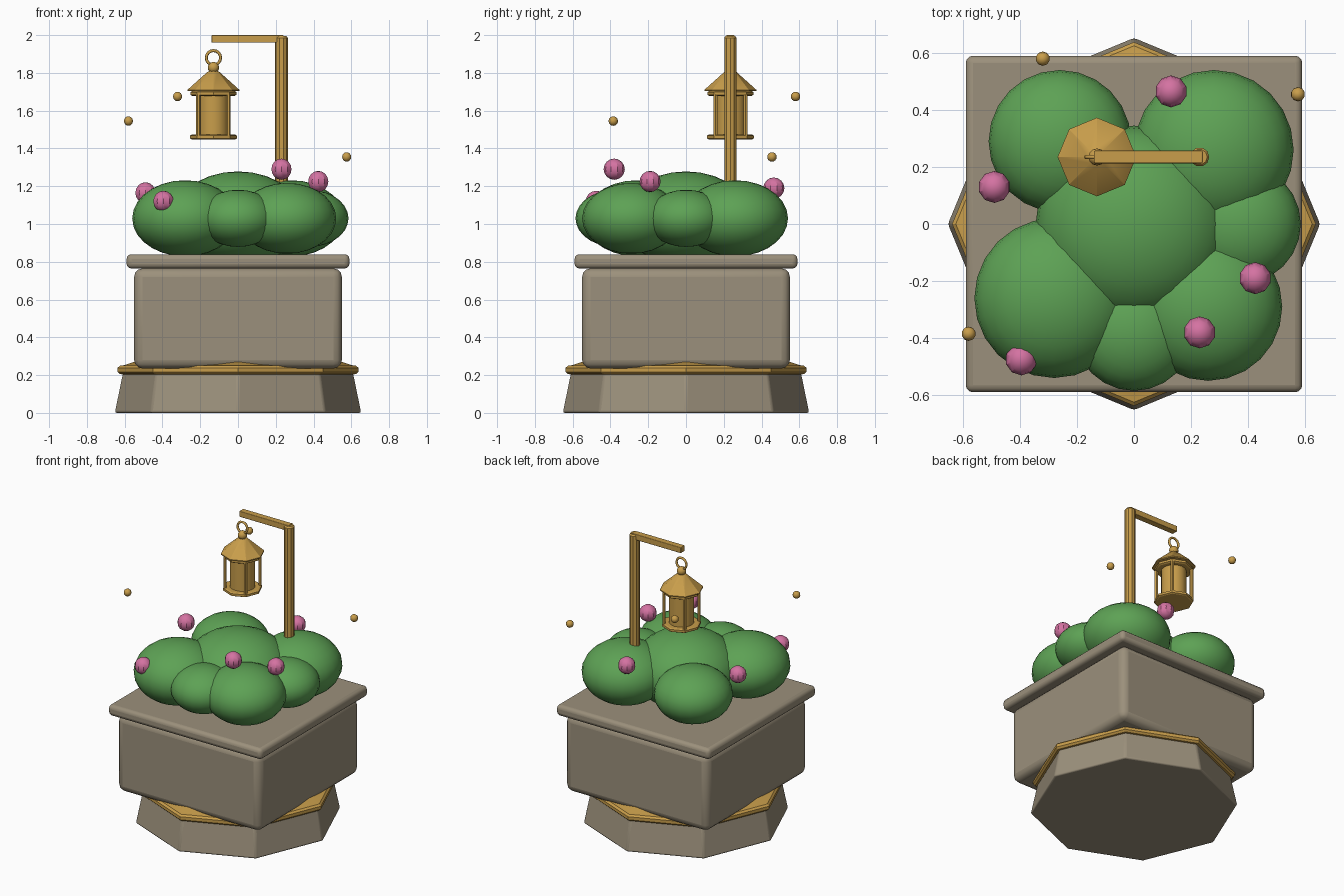
import bpy, bmesh, math
from mathutils import Matrix, Vector

if "Cube" in bpy.data.objects:
    bpy.data.objects.remove(bpy.data.objects["Cube"], do_unlink=True)


def material(name, rgb):
    m = bpy.data.materials.new(name)
    m.use_nodes = True
    color = (*rgb, 1)
    m.diffuse_color = color
    m.node_tree.nodes["Principled BSDF"].inputs["Base Color"].default_value = color
    return m


STONE = material("stone", (0.33, 0.28, 0.20))
GOLD = material("gold", (0.58, 0.34, 0.07))
GREEN = material("leaf_green", (0.11, 0.36, 0.09))
PINK = material("blossom_pink", (0.66, 0.17, 0.36))


def finish(bm, name, mat, loc=(0, 0, 0), smooth=30, bevel=0):
    mesh = bpy.data.meshes.new(name)
    bmesh.ops.recalc_face_normals(bm, faces=bm.faces)
    bm.to_mesh(mesh)
    bm.free()
    ob = bpy.data.objects.new(name, mesh)
    ob.location = loc
    mesh.materials.append(mat)
    bpy.context.collection.objects.link(ob)
    if bevel:
        mod = ob.modifiers.new("soft_edges", "BEVEL")
        mod.width, mod.segments = bevel, 3
    if smooth:
        bpy.ops.object.select_all(action="DESELECT")
        ob.select_set(True)
        bpy.context.view_layer.objects.active = ob
        bpy.ops.object.shade_smooth_by_angle(angle=math.radians(smooth))
    return ob


def box(name, mat, size, loc, bevel=0):
    bm = bmesh.new()
    bmesh.ops.create_cube(bm, size=1, matrix=Matrix.Diagonal((*size, 1)))
    return finish(bm, name, mat, loc, bevel=bevel)


def ball(name, mat, r, loc, squash=1, seg=20, rings=14, smooth=60):
    bm = bmesh.new()
    bmesh.ops.create_uvsphere(bm, u_segments=seg, v_segments=rings, radius=r,
                              matrix=Matrix.Diagonal((1, 1, squash, 1)))
    return finish(bm, name, mat, loc, smooth)


def turned(name, mat, profile, loc=(0, 0, 0), sides=8, smooth=30, bevel=0):
    """Sweep a (radius, height) profile round z, capping both ends."""
    bm = bmesh.new()
    loops = [[bm.verts.new((r * math.cos(math.tau * i / sides),
                            r * math.sin(math.tau * i / sides), z))
              for i in range(sides)] for r, z in profile]
    for a, b in zip(loops, loops[1:]):
        for i in range(sides):
            j = (i + 1) % sides
            bm.faces.new((a[i], a[j], b[j], b[i]))
    bm.faces.new(loops[0][::-1])
    bm.faces.new(loops[-1])
    return finish(bm, name, mat, loc, smooth, bevel)


# Pedestal: octagonal foot, gold trim, square planter and rim
turned("foot", STONE, [(0.655, 0), (0.612, 0.21)], bevel=0.012)
turned("gold_trim", GOLD, [(0.59, 0.203), (0.625, 0.205), (0.638, 0.217), (0.638, 0.238),
                           (0.625, 0.25), (0.6, 0.253), (0.55, 0.27), (0.45, 0.27)])
box("planter", STONE, (1.1, 1.1, 0.53), (0, 0, 0.5), 0.045)
box("planter_rim", STONE, (1.18, 1.18, 0.075), (0, 0, 0.802), 0.025)

# Bush made of flattened round clumps: x, y, radius
for n, (x, y, r) in enumerate([(0, 0, 0.345), (-0.28, -0.26, 0.28), (0.28, 0.26, 0.28),
                               (-0.26, 0.29, 0.25), (0.26, -0.29, 0.26),
                               (0.375, 0, 0.21), (0, -0.375, 0.21)]):
    ball(f"bush_clump_{n}", GREEN, r, (x, y, 1.03), squash=0.72, seg=24)

# Blossoms and drifting fireflies
for n, p in enumerate([(-0.49, 0.13, 1.165), (0.13, 0.465, 1.19), (0.425, -0.19, 1.225),
                       (0.23, -0.38, 1.29), (-0.395, -0.475, 1.12)]):
    ball(f"blossom_{n}", PINK, 0.056, p, seg=10, rings=8, smooth=25)
for n, p in enumerate([(-0.32, 0.58, 1.675), (0.575, 0.455, 1.355), (-0.58, -0.385, 1.545)]):
    ball(f"firefly_{n}", GOLD, 0.025, p, seg=10, rings=8)

# Lamp post and arm
turned("lamp_post", GOLD, [(0.034, 1.03), (0.034, 1.985), (0.027, 1.995)],
       (0.23, 0.235, 0), sides=10)
box("lamp_arm", GOLD, (0.38, 0.044, 0.04), (0.05, 0.235, 1.98), 0.004)

# Hanging lantern
L = Vector((-0.13, 0.235, 0))
turned("lantern_base", GOLD, [(0.115, 1.448), (0.124, 1.453), (0.124, 1.468), (0.115, 1.473)], L)
turned("lantern_glass", GOLD, [(0.08, 1.47), (0.08, 1.69)], L, sides=16)
turned("lantern_band", GOLD, [(0.112, 1.678), (0.122, 1.684), (0.122, 1.698), (0.112, 1.704)], L)
turned("lantern_roof", GOLD, [(0.138, 1.703), (0.138, 1.71), (0.032, 1.805), (0.02, 1.81)], L)
for n in range(4):
    a = math.tau * (n + 0.5) / 4
    turned(f"lantern_bar_{n}", GOLD, [(0.012, 1.465), (0.012, 1.685)],
           L + Vector((math.cos(a), math.sin(a), 0)) * 0.112, sides=6)
ball("lantern_knob", GOLD, 0.03, L + Vector((0, 0, 1.828)), seg=12, rings=8)
bpy.ops.mesh.primitive_torus_add(location=L + Vector((0, 0, 1.88)), major_radius=0.038,
                                 minor_radius=0.008, major_segments=16, minor_segments=6,
                                 rotation=(math.pi / 2, 0, 0))
ring = bpy.context.object
ring.name = "lantern_ring"
ring.data.materials.append(GOLD)
bpy.ops.object.shade_smooth_by_angle(angle=math.radians(65))
